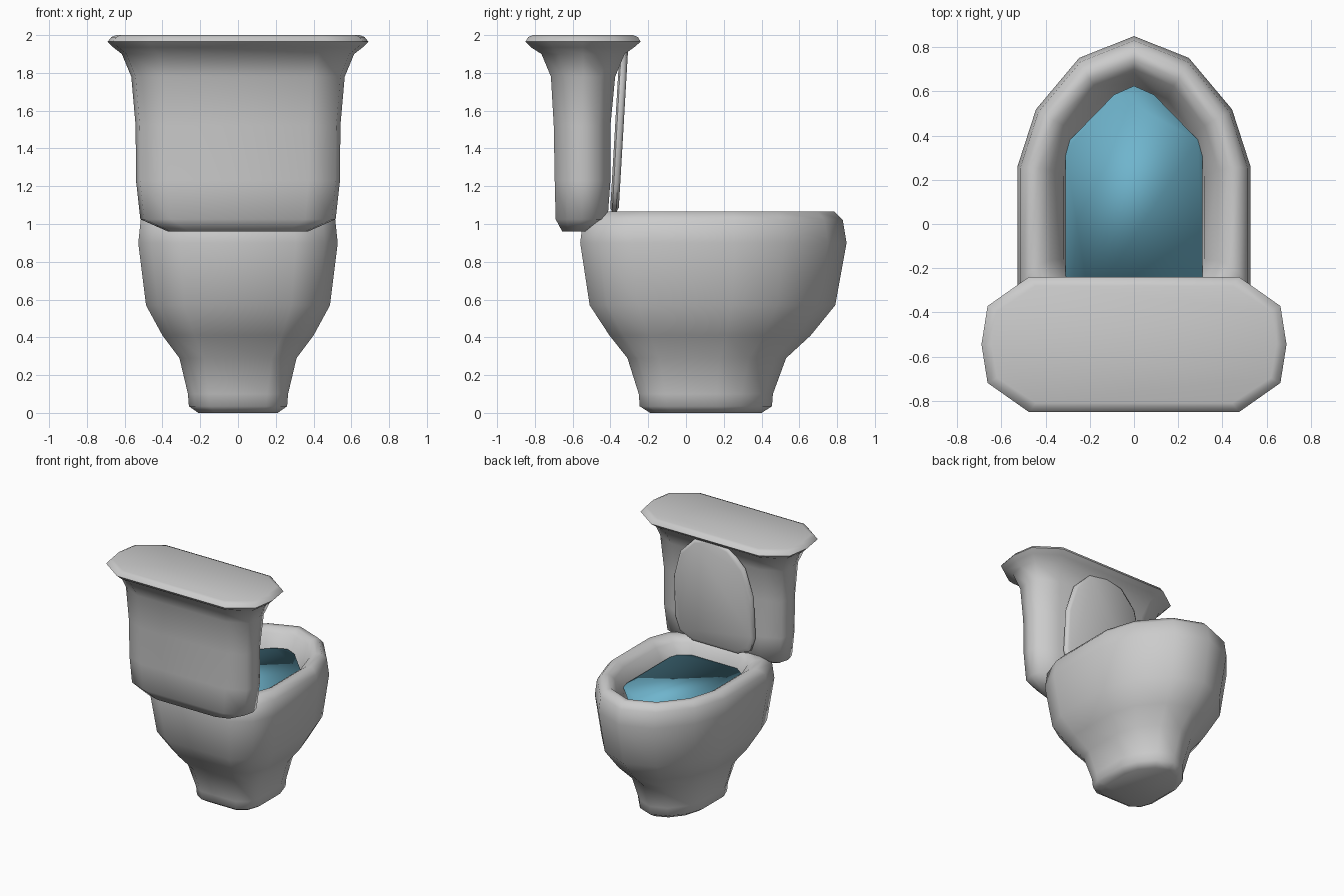
import bpy, math

if "Cube" in bpy.data.objects:
    bpy.data.objects.remove(bpy.data.objects["Cube"])


def material(name, rgb):
    m = bpy.data.materials.new(name)
    m.diffuse_color = (*rgb, 1)
    m.use_nodes = True
    m.node_tree.nodes["Principled BSDF"].inputs["Base Color"].default_value = m.diffuse_color
    return m


porcelain = material("porcelain grey", (0.6, 0.6, 0.6))
blue = material("water blue", (0.16, 0.46, 0.61))


def loft(name, rings, mat, angle=180):
    """Skin a stack of closed rings and cap both ends."""
    n = len(rings[0])
    verts = [p for r in rings for p in r]
    faces = []
    for k in range(len(rings) - 1):
        for i in range(n):
            j = (i + 1) % n
            faces.append((k * n + i, k * n + j, (k + 1) * n + j, (k + 1) * n + i))
    faces.append(tuple(reversed(range(n))))
    faces.append(tuple(range((len(rings) - 1) * n, len(rings) * n)))
    me = bpy.data.meshes.new(name)
    me.from_pydata(verts, [], faces)
    me.materials.append(mat)
    ob = bpy.data.objects.new(name, me)
    bpy.context.collection.objects.link(ob)
    bpy.ops.object.select_all(action='DESELECT')
    ob.select_set(True)
    bpy.context.view_layer.objects.active = ob
    bpy.ops.object.mode_set(mode='EDIT')
    bpy.ops.mesh.select_all(action='SELECT')
    bpy.ops.mesh.normals_make_consistent(inside=False)
    bpy.ops.object.mode_set(mode='OBJECT')
    bpy.ops.object.shade_smooth_by_angle(angle=math.radians(angle))
    return ob


def mirrored(half):
    """Close a half outline (x >= 0) across x = 0."""
    return half + [(-x, y) for x, y in reversed(half) if x > 1e-6]


# Bowl: outer wall from the foot up, over the rim, down the inside
bowl_shape = mirrored([(0, 1), (.47, .93), (.84, .765), (1, .58),
                       (1, .2), (.87, .07), (.58, 0)])
bowl_rings = [  # z, half width, back y, front y
    (.01, .21, -.19, .40), (.035, .26, -.245, .455), (.10, .265, -.25, .46),
    (.29, .31, -.31, .53), (.41, .40, -.405, .66), (.57, .487, -.51, .79),
    (.90, .528, -.56, .85), (1.02, .515, -.545, .83), (1.065, .475, -.47, .785),
    (1.065, .43, -.42, .74), (1.03, .38, -.38, .70), (.92, .32, -.36, .635),
    (.60, .26, -.25, .50)]
bowl = loft("bowl", [[(u * w, b + v * (f - b), z) for u, v in bowl_shape]
                     for z, w, b, f in bowl_rings], porcelain)
# the foot stands on the ground
for v in bowl.data.vertices:
    if v.co.z < .02:
        v.co.z = 0

# Water: a rounded slab inside the bowl
water_shape = mirrored([(0, .625), (.09, .585), (.29, .38), (.31, .33),
                        (.31, -.30), (.2, -.36)])
loft("water", [[(x * s, y * s, z) for x, y in water_shape]
               for z, s in ((.75, .85), (.945, 1))], blue)

# Tank with flared lip and flat top
tank_shape = [(.69, 1), (.96, .57), (1, 0), (.96, -.57), (.69, -1),
              (-.69, -1), (-.96, -.57), (-1, 0), (-.96, .57), (-.69, 1)]
tank_rings = [  # z, half width, back y, front y
    (.96, .37, -.655, -.51), (1.025, .517, -.69, -.415), (1.23, .54, -.695, -.40),
    (1.52, .542, -.70, -.40), (1.78, .565, -.715, -.375), (1.90, .615, -.765, -.325),
    (1.935, .66, -.82, -.275), (1.965, .69, -.85, -.24), (1.99, .67, -.835, -.255),
    (2.0, .645, -.81, -.28)]
loft("tank", [[(u * w, (b + f) / 2 + v * (f - b) / 2, z) for u, v in tank_shape]
              for z, w, b, f in tank_rings], porcelain, 60)

# Raised lid leaning against the tank
lid_shape = mirrored([(0, 1.94), (.15, 1.90), (.28, 1.77), (.345, 1.55),
                      (.35, 1.22), (.31, 1.11), (.2, 1.06)])


def lid_ring(y, s):
    return [(x * s, y + (z - 1.07) * .055, 1.5 + (z - 1.5) * s) for x, z in lid_shape]


loft("lid", [lid_ring(-.40, .94), lid_ring(-.39, 1), lid_ring(-.37, 1),
             lid_ring(-.355, .94)], porcelain, 60)
